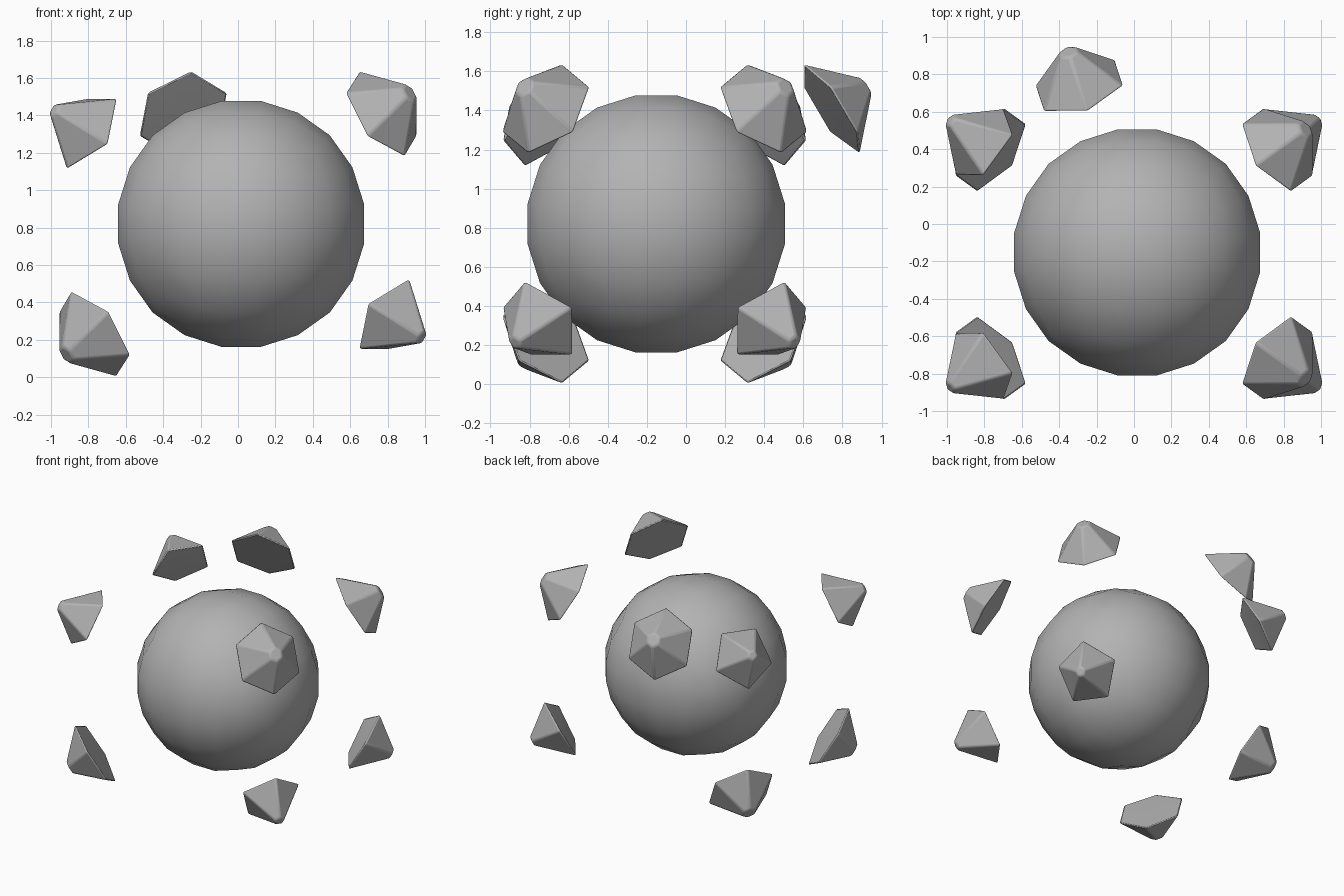
import bpy, bmesh, math
from mathutils import Matrix, Vector

cube = bpy.data.objects.get("Cube")
if cube:
    bpy.data.objects.remove(cube, do_unlink=True)

# One grey for everything
grey = bpy.data.materials.new("plain grey")
grey.use_nodes = True
colour = (0.45, 0.45, 0.45, 1)
grey.diffuse_color = colour
grey.node_tree.nodes["Principled BSDF"].inputs["Base Color"].default_value = colour


def finish(bm, name, angle):
    bmesh.ops.recalc_face_normals(bm, faces=bm.faces)
    mesh = bpy.data.meshes.new(name)
    bm.to_mesh(mesh)
    bm.free()
    mesh.materials.append(grey)
    obj = bpy.data.objects.new(name, mesh)
    bpy.context.collection.objects.link(obj)
    bpy.ops.object.select_all(action='DESELECT')
    obj.select_set(True)
    bpy.context.view_layer.objects.active = obj
    bpy.ops.object.shade_smooth_by_angle(angle=math.radians(angle))
    return obj


# Core: a cube divided five ways and pushed out to a ball
bm = bmesh.new()
bmesh.ops.create_cube(bm, size=2)
bmesh.ops.subdivide_edges(bm, edges=bm.edges[:], cuts=4, use_grid_fill=True)
for v in bm.verts:
    v.co = Vector([math.tan(c * math.pi / 4) for c in v.co]).normalized() * 0.674
core = finish(bm, "core_ball", 40)
core.location = (0.017, -0.152, 0.82)

CENTRE = Vector((0, -0.16, 0.82))


def shard(name, sides, azimuth, elevation, base, tip, radius, tip_radius, lift, flipped):
    """Blunt pyramid pointing outward, with its lower base corner flared."""
    az, el = math.radians(azimuth), math.radians(elevation)
    out = Vector((math.cos(az) * math.cos(el), math.sin(az) * math.cos(el), math.sin(el)))
    up = Vector((-math.cos(az) * math.sin(el), -math.sin(az) * math.sin(el), math.cos(el)))
    side = out.cross(up)
    bm = bmesh.new()
    rings = []
    for dist, r in ((base, radius), (tip, tip_radius)):
        ring = []
        for i in range(sides):
            a = 2 * math.pi * i / sides
            flare = lift if (i == 0 and dist == base) else 0
            p = out * (dist + flare) - up * (r * math.cos(a)) + side * (0.95 * r * math.sin(a))
            ring.append(bm.verts.new(p))
        rings.append(ring)
    low, high = rings
    for i in range(sides):
        j = (i + 1) % sides
        bm.faces.new((low[i], low[j], high[j], high[i]))
    bm.faces.new(high)
    # Base closes on a centre point so the flared corner bends cleanly
    mid = bm.verts.new(out * base)
    for i in range(sides):
        bm.faces.new((low[(i + 1) % sides], low[i], mid))
    turn = Matrix.Rotation(math.pi, 4, 'Y') if flipped else Matrix.Identity(4)
    bmesh.ops.transform(bm, matrix=Matrix.Translation(CENTRE) @ turn, verts=bm.verts[:])
    obj = finish(bm, name, 35)
    bevel = obj.modifiers.new("soft_edges", 'BEVEL')
    bevel.width = 0.012
    bevel.segments = 2
    bevel.limit_method = 'ANGLE'
    bevel.angle_limit = math.radians(25)


# Six-sided shards: three above, two below
for az, flipped in ((-36, False), (36, False), (108, False), (-36, True), (36, True)):
    level = "lower" if flipped else "upper"
    shard(f"{level}_six_sided_shard", 6, az, 31.7, 1.11, 1.335, 0.275, 0.055, 0.015, flipped)

# Five-sided shards: two above, two below
for az in (144, 216):
    for flipped in (False, True):
        level = "lower" if flipped else "upper"
        shard(f"{level}_five_sided_shard", 5, az, 26.57, 1.1, 1.36, 0.245, 0.04, 0.04, flipped)
